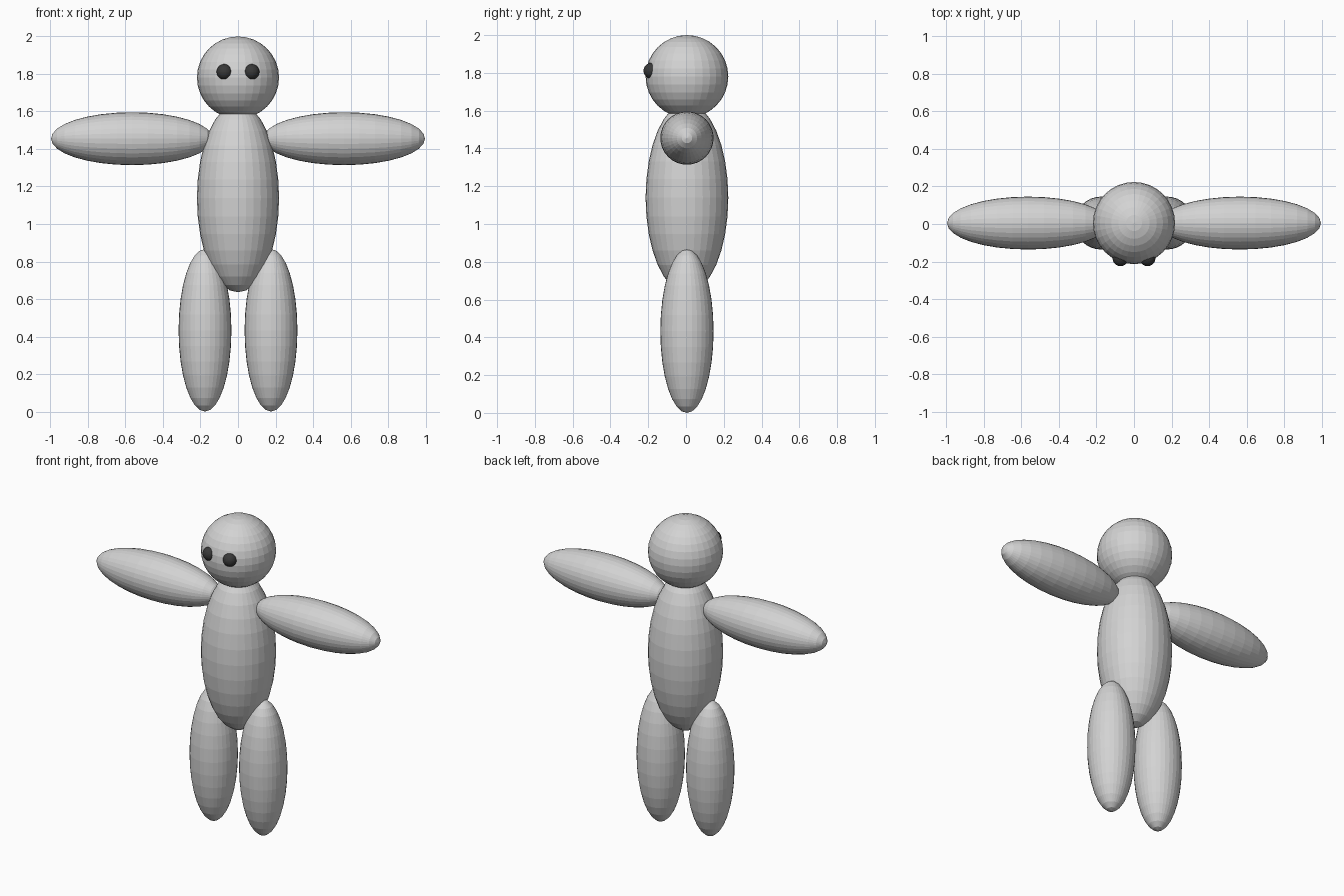
import bpy
import math

if "Cube" in bpy.data.objects:
    bpy.data.objects.remove(bpy.data.objects["Cube"])


def make_material(name, value):
    mat = bpy.data.materials.new(name)
    mat.diffuse_color = (value, value, value, 1.0)
    mat.use_nodes = True
    mat.node_tree.nodes["Principled BSDF"].inputs["Base Color"].default_value = mat.diffuse_color
    return mat


GREY = make_material("light grey", 0.65)
DARK = make_material("dark grey", 0.04)
Y = 0.005  # depth centre of the figure


def ellipsoid(name, centre, radius, half_length, mat, axis="z"):
    """Flat-shaded faceted ellipsoid, with its poles along the long axis."""
    turn = (0, math.radians(90), 0) if axis == "x" else (0, 0, 0)
    bpy.ops.mesh.primitive_uv_sphere_add(
        segments=32, ring_count=16, radius=1, location=centre, rotation=turn)
    obj = bpy.context.object
    obj.name = name
    obj.scale = (radius, radius, half_length)
    obj.data.materials.append(mat)
    bpy.ops.object.transform_apply(location=False, rotation=True, scale=True)
    bpy.ops.object.shade_flat()
    return obj


# Head and torso
ellipsoid("head", (0, Y, 1.781), 0.219, 0.219, GREY)
ellipsoid("torso", (0, Y, 1.139), 0.219, 0.503, GREY)

# Paired limbs and eyes
for side, s in (("left", -1), ("right", 1)):
    ellipsoid(side + "_arm", (s * 0.565, Y, 1.455), 0.141, 0.432, GREY, "x")
    ellipsoid(side + "_leg", (s * 0.176, Y, 0.433), 0.141, 0.433, GREY)
    ellipsoid(side + "_eye", (s * 0.072, Y - 0.188, 1.811), 0.042, 0.042, DARK)
